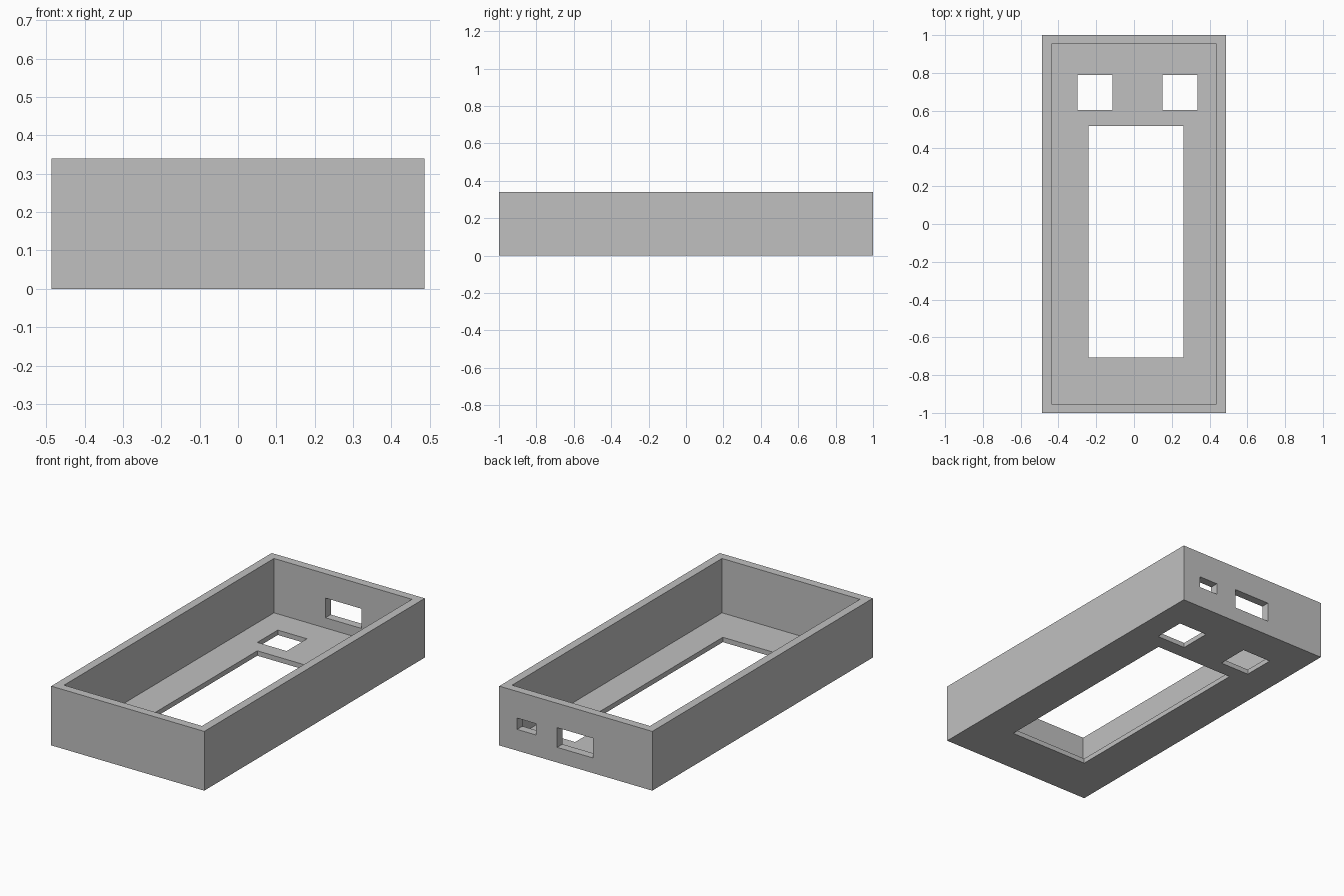
import bpy
import bmesh

default = bpy.data.objects.get("Cube")
if default:
    bpy.data.objects.remove(default, do_unlink=True)

HALF_W, HALF_L, HEIGHT = 0.486, 1.0, 0.34
WALL, FLOOR = 0.048, 0.028

grey = bpy.data.materials.new("light_grey")
grey.use_nodes = True
colour = (0.527, 0.527, 0.527, 1.0)
grey.diffuse_color = colour
grey.node_tree.nodes["Principled BSDF"].inputs["Base Color"].default_value = colour


def box(name, x, y, z):
    """Box object from (low, high) ranges on each axis."""
    bm = bmesh.new()
    bmesh.ops.create_cube(bm, size=1)
    for v in bm.verts:
        v.co = [r[1] if c > 0 else r[0] for c, r in zip(v.co, (x, y, z))]
    mesh = bpy.data.meshes.new(name)
    bm.to_mesh(mesh)
    bm.free()
    mesh.materials.append(grey)
    obj = bpy.data.objects.new(name, mesh)
    bpy.context.collection.objects.link(obj)
    return obj


# Open tray enclosure
case = box("enclosure", (-HALF_W, HALF_W), (-HALF_L, HALF_L), (0, HEIGHT))

inner_x, inner_y = HALF_W - WALL, HALF_L - WALL
through_floor = (-0.1, FLOOR + 0.05)
through_back = (inner_y - 0.05, HALF_L + 0.1)

cutters = [
    box("cavity", (-inner_x, inner_x), (-inner_y, inner_y), (FLOOR, HEIGHT + 0.1)),
    # Floor openings
    box("display_window", (-0.241, 0.262), (-0.708, 0.519), through_floor),
    box("right_button_hole", (-0.30, -0.114), (0.604, 0.789), through_floor),
    box("left_button_hole", (0.151, 0.336), (0.604, 0.789), through_floor),
    # Back wall ports
    box("large_port", (-0.111, 0.118), through_back, (0.087, 0.20)),
    box("small_port", (0.251, 0.372), through_back, (0.122, 0.187)),
]

# Cut each opening, then discard its cutter
bpy.context.view_layer.objects.active = case
for cutter in cutters:
    cutter.hide_render = True
    mod = case.modifiers.new(cutter.name, "BOOLEAN")
    mod.operation = "DIFFERENCE"
    mod.solver = "EXACT"
    mod.object = cutter
    bpy.ops.object.modifier_apply(modifier=mod.name)
    bpy.data.objects.remove(cutter, do_unlink=True)
